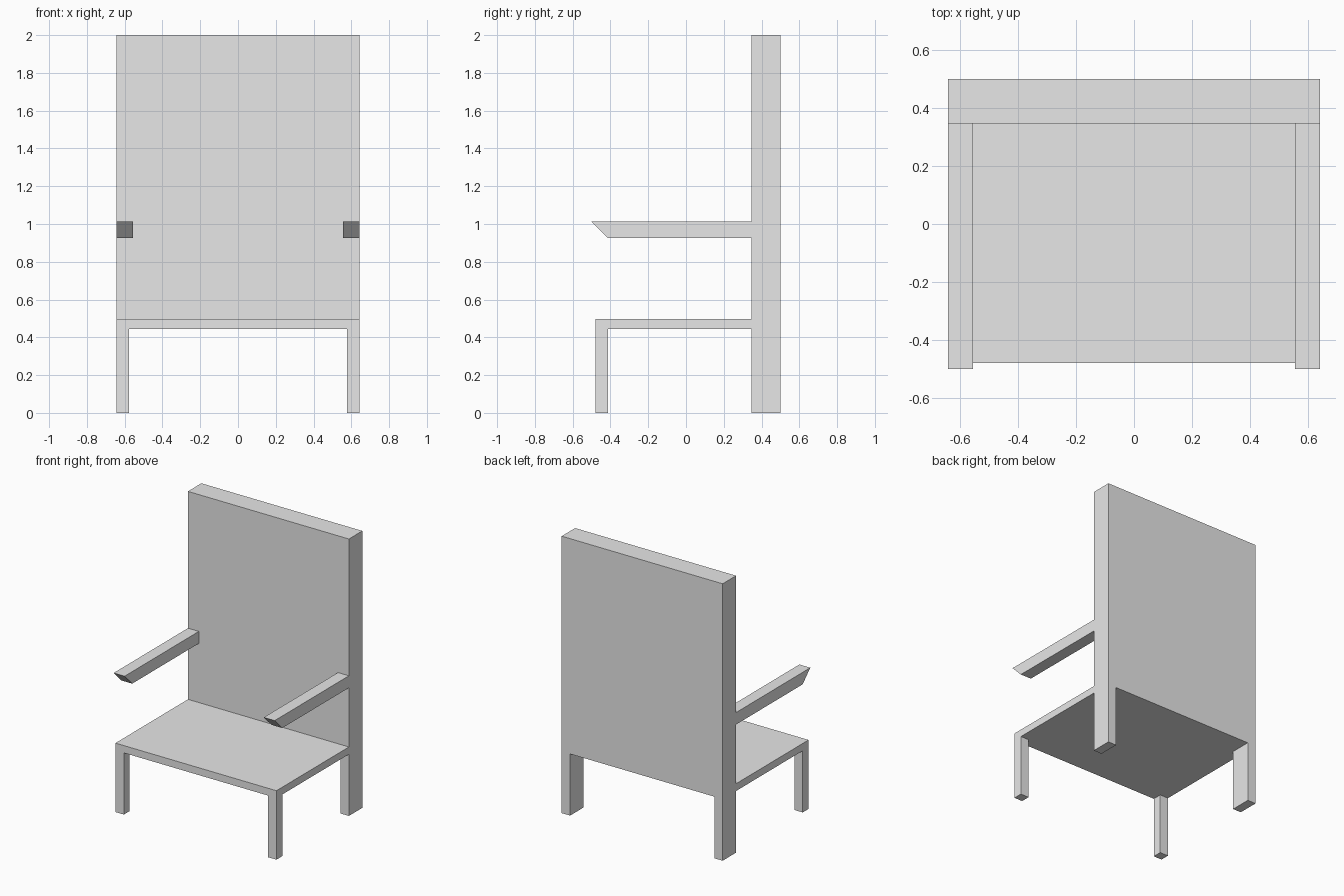
import bpy
import bmesh
from mathutils import Vector

cube = bpy.data.objects.get("Cube")
if cube:
    bpy.data.objects.remove(cube, do_unlink=True)

grey = bpy.data.materials.new("plain grey")
grey.use_nodes = True
grey.diffuse_color = (0.8, 0.8, 0.8, 1)
grey.node_tree.nodes["Principled BSDF"].inputs["Base Color"].default_value = grey.diffuse_color


def extrude_profile(name, points, offset):
    """Make a solid by extruding a closed flat outline along offset."""
    bm = bmesh.new()
    face = bm.faces.new([bm.verts.new(p) for p in points])
    result = bmesh.ops.extrude_face_region(bm, geom=[face], use_keep_orig=True)
    moved = [v for v in result["geom"] if isinstance(v, bmesh.types.BMVert)]
    bmesh.ops.translate(bm, verts=moved, vec=Vector(offset))
    bmesh.ops.recalc_face_normals(bm, faces=bm.faces)
    mesh = bpy.data.meshes.new(name)
    bm.to_mesh(mesh)
    bm.free()
    mesh.materials.append(grey)
    obj = bpy.data.objects.new(name, mesh)
    bpy.context.collection.objects.link(obj)
    return obj


def box(name, x, y, z):
    outline = [(x[0], y[0], z[0]), (x[1], y[0], z[0]),
               (x[1], y[1], z[0]), (x[0], y[1], z[0])]
    return extrude_profile(name, outline, (0, 0, z[1] - z[0]))


half = 0.643                  # half width of the chair
leg = 0.067                   # leg thickness
front, back_front, back_rear = -0.48, 0.347, 0.5
seat_low, seat_top = 0.445, 0.498
arm_low, arm_top, arm_width = 0.925, 1.012, 0.087

# Tall backrest, cut out at the bottom to leave the two rear legs
inner = half - leg
outline = [(-half, 0), (-inner, 0), (-inner, seat_low), (inner, seat_low),
           (inner, 0), (half, 0), (half, 2), (-half, 2)]
extrude_profile("backrest_and_rear_legs", [(x, back_front, z) for x, z in outline],
                (0, back_rear - back_front, 0))

# Seat slab
box("seat", (-half, half), (front, back_front), (seat_low, seat_top))

# Front legs and armrests with undercut tips
arm_outline = [(-0.5, arm_top), (-0.5 + arm_width, arm_low),
               (back_front, arm_low), (back_front, arm_top)]
for side, s in (("left", 1), ("right", -1)):
    box(f"{side}_front_leg", sorted((s * half, s * inner)),
        (front, front + leg), (0, seat_low))
    extrude_profile(f"{side}_armrest", [(s * half, y, z) for y, z in arm_outline],
                    (-s * arm_width, 0, 0))
